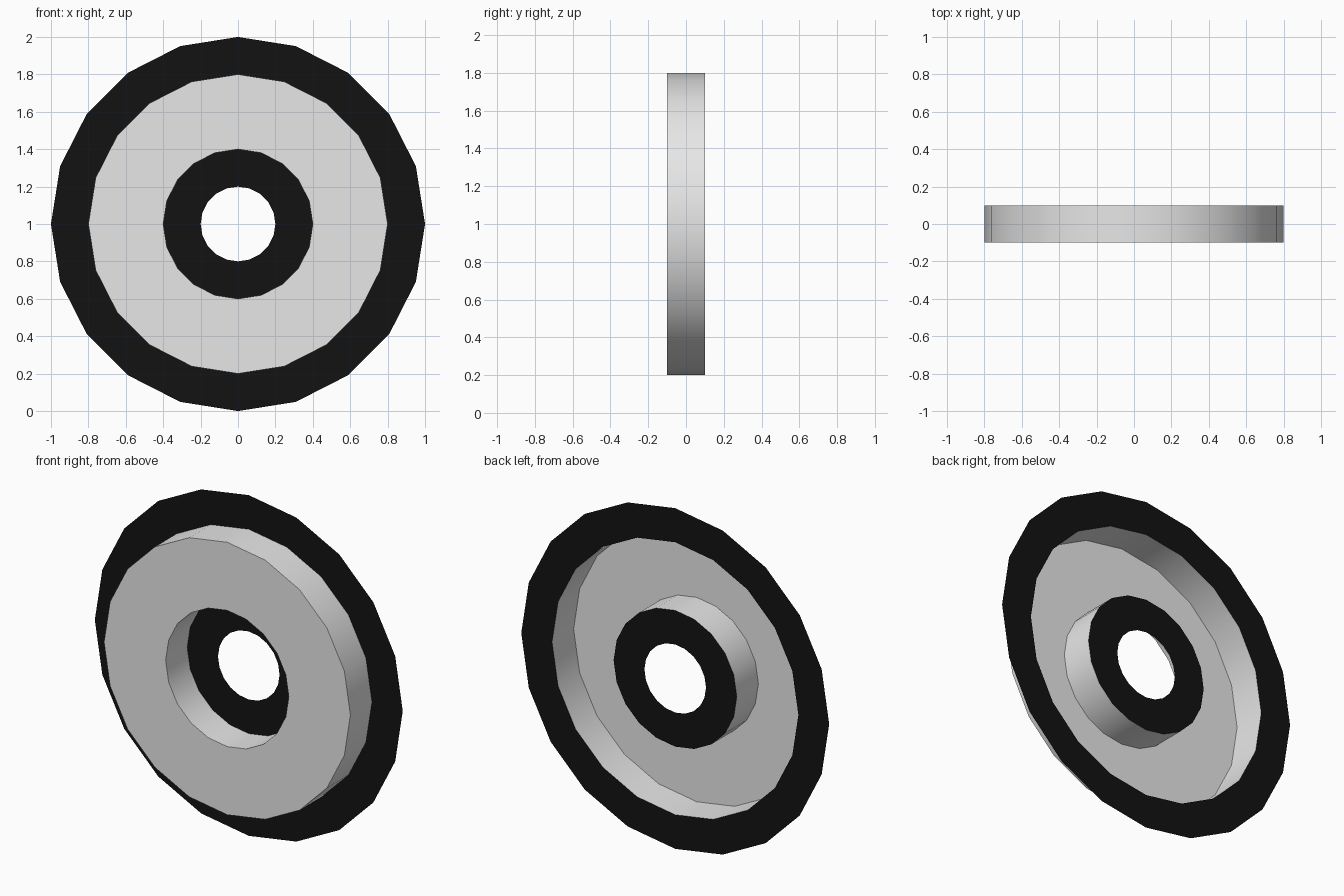
import bpy
import bmesh
from math import sin, cos, pi, radians

SIDES = 20
CENTRE_Z = 1.0

cube = bpy.data.objects.get("Cube")
if cube:
    bpy.data.objects.remove(cube, do_unlink=True)


def material(name, value):
    mat = bpy.data.materials.new(name)
    mat.use_nodes = True
    colour = (value, value, value, 1.0)
    mat.diffuse_color = colour
    mat.node_tree.nodes["Principled BSDF"].inputs["Base Color"].default_value = colour
    return mat


def lathe(name, profile, mat):
    """Spin an open (radius, y) profile about the y axis, facing forward."""
    bm = bmesh.new()
    rings = []
    for radius, y in profile:
        angles = [2 * pi * i / SIDES for i in range(SIDES)]
        rings.append([bm.verts.new((radius * sin(a), y, CENTRE_Z + radius * cos(a)))
                      for a in angles])
    for outer, inner in zip(rings, rings[1:]):
        for i in range(SIDES):
            j = (i + 1) % SIDES
            bm.faces.new((outer[i], inner[i], inner[j], outer[j]))
    mesh = bpy.data.meshes.new(name)
    bm.to_mesh(mesh)
    bm.free()
    mesh.materials.append(mat)
    obj = bpy.data.objects.new(name, mesh)
    bpy.context.collection.objects.link(obj)
    bpy.ops.object.select_all(action='DESELECT')
    obj.select_set(True)
    bpy.context.view_layer.objects.active = obj
    bpy.ops.object.shade_smooth_by_angle(angle=radians(30))
    return obj


black = material("black", 0.006)
grey = material("light grey", 0.8)

BACK, FRONT = 0.1, -0.1

# Flat rims at the back, one outside and one around the centre hole
lathe("outer_rim", [(1.0, BACK), (0.8, BACK)], black)
lathe("inner_rim", [(0.4, BACK), (0.2, BACK)], black)

# Raised band, open at the back, joining the two rims
lathe("raised_band", [(0.8, BACK), (0.8, FRONT), (0.4, FRONT), (0.4, BACK)], grey)
